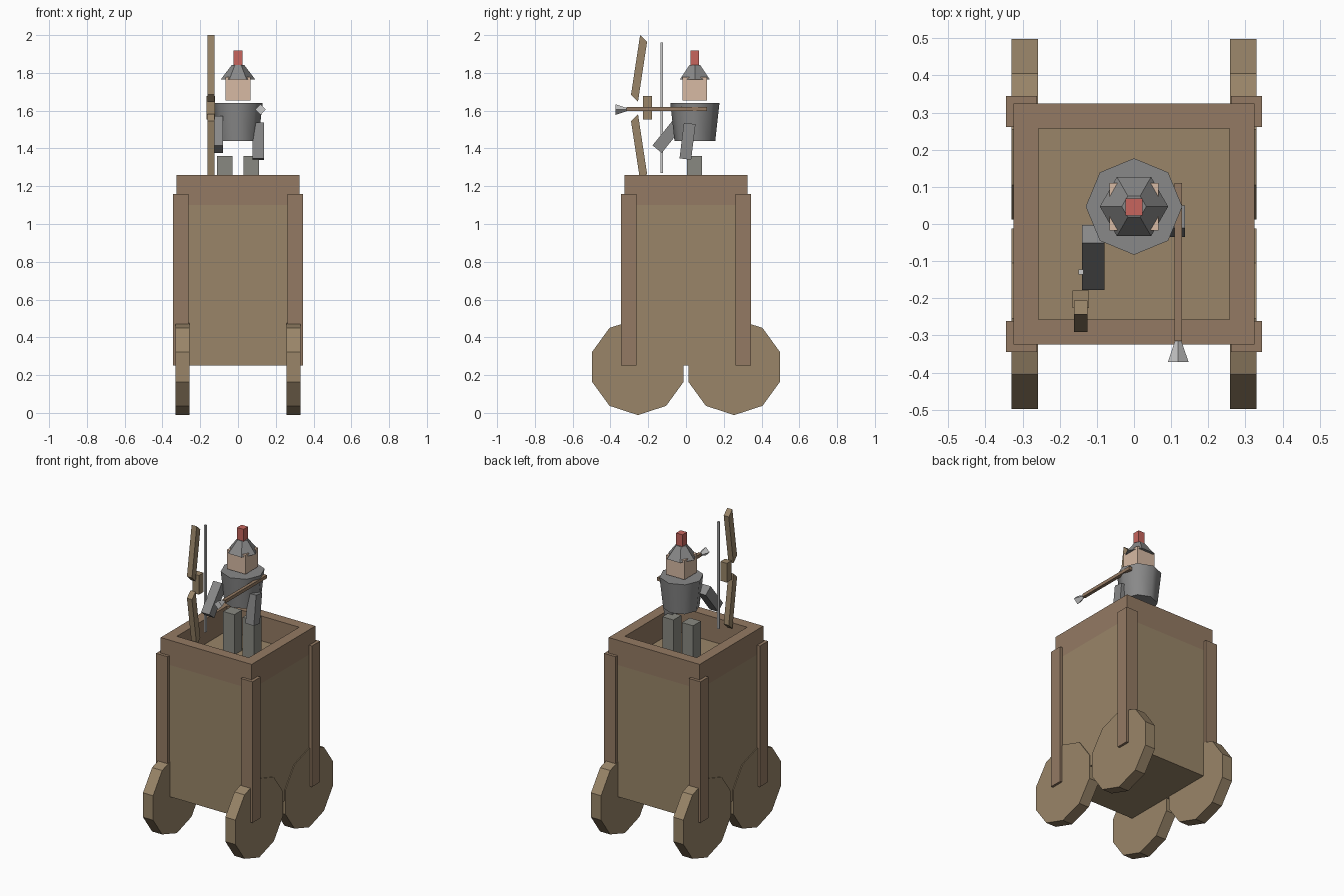
import bpy, bmesh
from math import radians, pi
from mathutils import Matrix, Vector

if "Cube" in bpy.data.objects:
    bpy.data.objects.remove(bpy.data.objects["Cube"])


def material(name, rgb):
    m = bpy.data.materials.new(name)
    m.diffuse_color = (*rgb, 1)
    m.use_nodes = True
    m.node_tree.nodes["Principled BSDF"].inputs["Base Color"].default_value = m.diffuse_color
    return m


WOOD = material("wood", (0.32, 0.235, 0.14))
TRIM = material("trim_wood", (0.295, 0.195, 0.125))
SKIN = material("skin", (0.68, 0.49, 0.37))
RED = material("red", (0.57, 0.13, 0.11))
METAL = material("metal", (0.25, 0.25, 0.25))
CLOTH = material("leg_cloth", (0.25, 0.25, 0.22))
STEEL = material("steel", (0.55, 0.56, 0.56))


def finish(name, bm, mat, matrix=Matrix()):
    bmesh.ops.transform(bm, matrix=matrix, verts=bm.verts)
    bmesh.ops.recalc_face_normals(bm, faces=bm.faces)
    mesh = bpy.data.meshes.new(name)
    bm.to_mesh(mesh)
    bm.free()
    mesh.materials.append(mat)
    ob = bpy.data.objects.new(name, mesh)
    bpy.context.collection.objects.link(ob)
    return ob


def box(name, centre, size, mat, tilt=0):
    """Box, optionally tilted about the x axis (degrees)."""
    bm = bmesh.new()
    bmesh.ops.create_cube(bm, size=1)
    m = Matrix.Translation(centre) @ Matrix.Rotation(radians(tilt), 4, 'X') @ Matrix.Diagonal((*size, 1))
    return finish(name, bm, mat, m)


def cone(name, centre, r1, r2, depth, sides, mat, rot=Matrix()):
    bm = bmesh.new()
    bmesh.ops.create_cone(bm, cap_ends=True, segments=sides, radius1=r1, radius2=r2, depth=depth)
    return finish(name, bm, mat, Matrix.Translation(centre) @ rot)


def prism_x(name, outline, x, width, mat):
    """Extrude a (y, z) outline along x."""
    bm = bmesh.new()
    face = bm.faces.new([bm.verts.new((x - width / 2, y, z)) for y, z in outline])
    new = bmesh.ops.extrude_face_region(bm, geom=[face], use_keep_orig=True)["geom"]
    bmesh.ops.translate(bm, vec=(width, 0, 0), verts=[v for v in new if isinstance(v, bmesh.types.BMVert)])
    return finish(name, bm, mat)


# Tower body; its top is the fighting floor
box("tower_body", (0, 0, 0.675), (0.65, 0.65, 0.85), WOOD)

# Parapet: square ring pulled upward
bm = bmesh.new()
loops = [[bm.verts.new((x * r, y * r, 1.10)) for x, y in ((-1, -1), (1, -1), (1, 1), (-1, 1))]
         for r in (0.325, 0.257)]
ring = [bm.faces.new((loops[0][i], loops[0][i - 3], loops[1][i - 3], loops[1][i])) for i in range(4)]
new = bmesh.ops.extrude_face_region(bm, geom=ring, use_keep_orig=True)["geom"]
bmesh.ops.translate(bm, vec=(0, 0, 0.16), verts=[v for v in new if isinstance(v, bmesh.types.BMVert)])
finish("parapet", bm, TRIM)

# Corner posts and wheels
for sx, side in ((-1, "left"), (1, "right")):
    for sy, end in ((-1, "front"), (1, "back")):
        box(f"{end}_{side}_post", (sx * 0.303, sy * 0.303, 0.705), (0.083, 0.083, 0.91), TRIM)
        cone(f"{end}_{side}_wheel", (sx * 0.294, sy * 0.255, 0.2435), 0.255, 0.255, 0.072, 10, WOOD,
             Matrix.Rotation(pi / 2, 4, 'Z') @ Matrix.Rotation(pi / 2, 4, 'X'))
    box(f"{side}_leg", (sx * 0.07, 0.045, 1.23), (0.08, 0.08, 0.26), CLOTH)

# Archer's torso, head, helmet and plume
torso = cone("torso", (0, 0.047, 1.54), 0.108, 0.13, 0.20, 8, METAL)
box("head", (0, 0.046, 1.717), (0.132, 0.128, 0.124), SKIN)
cone("helmet", (0, 0.047, 1.803), 0.092, 0.033, 0.077, 6, METAL, Matrix.Rotation(pi / 2, 4, 'Z'))
box("plume", (0, 0.046, 1.878), (0.046, 0.046, 0.08), RED)

# Arms
box("left_arm", (-0.11, -0.09, 1.474), (0.06, 0.063, 0.20), METAL, -39)
box("right_arm", (0.107, 0.008, 1.438), (0.06, 0.062, 0.19), METAL, -7)

# Bow: two mirrored limbs, grip and string
limb = [(-0.243, 2.0), (-0.206, 1.965), (-0.254, 1.648), (-0.291, 1.685)]
prism_x("upper_bow_limb", limb, -0.143, 0.036, WOOD)
prism_x("lower_bow_limb", [(y, 3.23 - z) for y, z in limb], -0.143, 0.036, WOOD)
box("bow_grip", (-0.143, -0.203, 1.615), (0.045, 0.047, 0.124), WOOD)
box("bow_string", (-0.143, -0.129, 1.615), (0.013, 0.013, 0.69), STEEL)

# Arrow with a flared head
box("arrow_shaft", (0.119, -0.102, 1.608), (0.021, 0.425, 0.021), TRIM)
cone("arrow_head", (0.119, -0.341, 1.606), 0.028, 0.007, 0.062, 4, STEEL, Matrix.Rotation(-pi / 2, 4, 'X'))

# Smooth the torso only
bpy.ops.object.select_all(action='DESELECT')
torso.select_set(True)
bpy.context.view_layer.objects.active = torso
bpy.ops.object.shade_smooth_by_angle(angle=radians(50))
